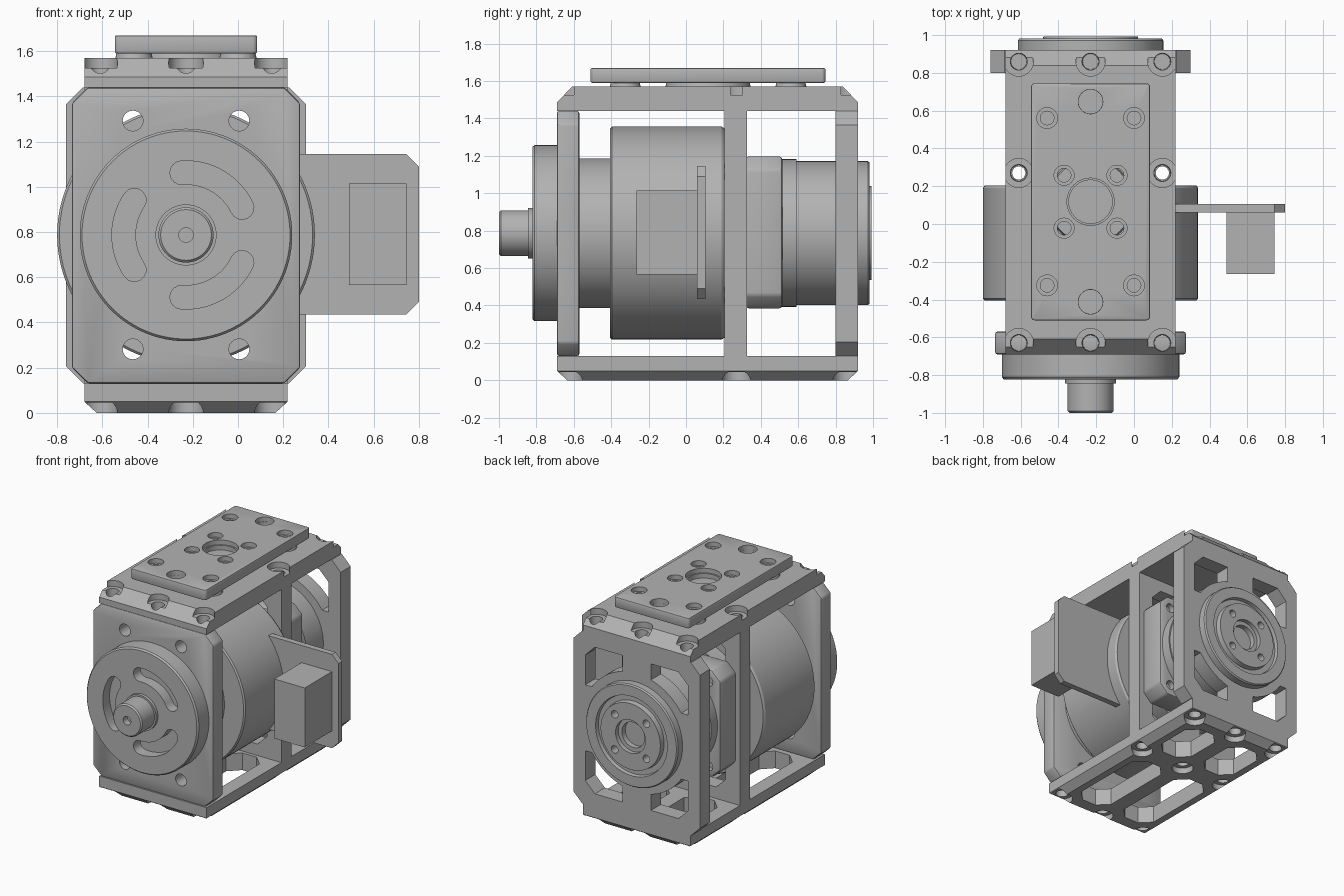
import bpy, bmesh, math

if "Cube" in bpy.data.objects:
    bpy.data.objects.remove(bpy.data.objects["Cube"])

CX, CZ = -0.23, 0.787          # motor axis position
grey = bpy.data.materials.new("machined grey")
grey.diffuse_color = (0.45, 0.45, 0.45, 1)
grey.use_nodes = True
grey.node_tree.nodes["Principled BSDF"].inputs["Base Color"].default_value = grey.diffuse_color


def loft(name, rings, bevel=0):
    """Skin matching point loops and cap both ends."""
    bm = bmesh.new()
    loops = [[bm.verts.new(p) for p in r] for r in rings]
    n = len(loops[0])
    for a, b in zip(loops, loops[1:]):
        for i in range(n):
            bm.faces.new((a[i], a[(i + 1) % n], b[(i + 1) % n], b[i]))
    bm.faces.new(loops[0][::-1])
    bm.faces.new(loops[-1])
    bmesh.ops.recalc_face_normals(bm, faces=bm.faces)
    me = bpy.data.meshes.new(name)
    bm.to_mesh(me)
    bm.free()
    me.materials.append(grey)
    ob = bpy.data.objects.new(name, me)
    bpy.context.collection.objects.link(ob)
    if bevel:
        m = ob.modifiers.new("edge", 'BEVEL')
        m.width, m.segments, m.limit_method = bevel, 2, 'ANGLE'
        apply(ob, m)
    return ob


def apply(ob, m):
    bpy.context.view_layer.objects.active = ob
    bpy.ops.object.modifier_apply(modifier=m.name)


def place(u, v, h, axis):
    return {'x': (h, u, v), 'y': (u, h, v), 'z': (u, v, h)}[axis]


def prism(name, outline, h0, h1, axis, bevel=0):
    return loft(name, [[place(u, v, h, axis) for u, v in outline] for h in (h0, h1)], bevel)


def lathe(name, profile, u=CX, v=CZ, axis='y', n=96):
    """Turn (radius, height) steps about an axis through (u, v)."""
    return loft(name, [[place(u + r * math.cos(2 * math.pi * i / n),
                              v + r * math.sin(2 * math.pi * i / n), h, axis)
                        for i in range(n)] for r, h in profile])


def rect(u0, u1, v0, v1, c=0):
    if not c:
        return [(u0, v0), (u1, v0), (u1, v1), (u0, v1)]
    return [(u0 + c, v0), (u1 - c, v0), (u1, v0 + c), (u1, v1 - c),
            (u1 - c, v1), (u0 + c, v1), (u0, v1 - c), (u0, v0 + c)]


def cut(ob, cutters):
    for c in cutters:
        m = ob.modifiers.new("cut", 'BOOLEAN')
        m.operation, m.solver, m.object = 'DIFFERENCE', 'EXACT', c
        apply(ob, m)
        bpy.data.objects.remove(c)


def corner_windows(w, h, r, xin, zin, y0, y1):
    """Four corner cutters hugging a circle of radius r."""
    a0, a1 = math.acos(xin / r), math.asin(zin / r)
    pts = [(r * math.cos(a0 + (a1 - a0) * i / 12), r * math.sin(a0 + (a1 - a0) * i / 12))
           for i in range(13)]
    pts += [(w, zin), (w, h - 0.08), (w - 0.08, h), (xin, h)]
    return [prism("window_cutter", [(CX + sx * x, CZ + sz * z) for x, z in pts], y0, y1, 'y')
            for sx in (-1, 1) for sz in (-1, 1)]


# Housing end plates and middle wall
front = prism("front_plate", rect(-0.735, 0.275, 0.13, 1.44, 0.07), -0.69, -0.57, 'y', 0.012)
cut(front, [lathe("hole", [(0.045, -0.8), (0.045, -0.5)], CX + sx * 0.235, CZ + sz * 0.505, n=24)
            for sx in (-1, 1) for sz in (-1, 1)])
back = prism("back_plate", rect(-0.76, 0.30, 0.13, 1.44, 0.075), 0.80, 0.92, 'y')
cut(back, corner_windows(0.43, 0.555, 0.45, 0.12, 0.25, 0.7, 1.0))
wall = prism("middle_wall", rect(-0.68, 0.22, 0.13, 1.44), 0.205, 0.325, 'y')
cut(wall, corner_windows(0.33, 0.57, 0.45, 0.12, 0.32, 0.1, 0.4) +
    [lathe("hole", [(0.035, 0), (0.035, 1.6)], x, 0.27, 'z', 24) for x in (-0.61, 0.15)])

# Top plate with sloped ends and nine counterbored screw holes
COLS, ROWS = (-0.61, CX, 0.15), (-0.63, 0.27, 0.86)
top = prism("top_plate", [(-0.69, 1.44), (0.92, 1.44), (0.92, 1.485), (0.84, 1.57),
                          (-0.61, 1.57), (-0.69, 1.485)], -0.68, 0.22, 'x')
cut(top, [lathe("bore", [(0.04, 1.4), (0.045, 1.525), (0.077, 1.525), (0.077, 1.7)], x, y, 'z', 32)
          for x in COLS for y in ROWS])

# Bottom plate: chamfered underside, four windows, nine counterbores
base = loft("bottom_plate", [[(x, y, z) for x, y in rect(-0.68 + e, 0.22 - e, -0.69 + e, 0.92 - e)]
                             for z, e in ((0.13, 0), (0.05, 0), (0, 0.055))])
cuts = [prism("window", rect(x, x + 0.28, y0, y1, 0.08), -0.1, 0.2, 'z')
        for x in (CX - 0.34, CX + 0.06) for y0, y1 in ((-0.54, 0.18), (0.36, 0.78))]
cuts += [lathe("bore", [(0.077, -0.1), (0.077, 0.045), (0.045, 0.045), (0.04, 0.2)], x, y, 'z', 32)
         for x in COLS for y in ROWS]
cut(base, cuts)

# Mounting plate on top with its holes, and spacers beneath
mount = prism("mounting_plate", rect(-0.545, 0.085, -0.51, 0.745, 0.012), 1.59, 1.67, 'z', 0.008)
MY = 0.118
CORNERS = [(CX + sx * 0.23, MY + sy * 0.443) for sx in (-1, 1) for sy in (-1, 1)]
holes = [(x, y, 0.055, 0.036) for x, y in CORNERS]
holes += [(CX + sx * 0.14, MY + sy * 0.14, 0.053, 0.036) for sx in (-1, 1) for sy in (-1, 1)]
holes += [(CX, MY, 0.125, 0.115), (CX, MY + 0.53, 0.065, 0.064), (CX, MY - 0.53, 0.065, 0.064)]
cut(mount, [lathe("hole", [(r2, 1.5), (r2, 1.635), (r, 1.635), (r, 1.7)], x, y, 'z', 32)
            for x, y, r, r2 in holes])
for i, (x, y) in enumerate(CORNERS):
    lathe(f"mount_spacer_{i + 1}", [(0.085, 1.56), (0.075, 1.60)], x, y, 'z', 32)
lathe("mount_pad", [(0.23, 1.56), (0.22, 1.60)], CX, MY, 'z', 64)

# Front flange with three curved slots
flange = lathe("front_flange", [(0.47, -0.68), (0.47, -0.81), (0.46, -0.822)])
slots = []
for c in (60, 180, 300):
    pts = []
    for r, cap, s in ((0.328, 1, 1), (0.224, -1, -1)):
        pts += [(r, math.radians(c + s * (-34 + 68 * i / 16))) for i in range(17)]
        # rounded slot end
        end = math.radians(c + s * 34)
        pts += [(math.hypot(0.276 + 0.052 * s * math.cos(t), 0.052 * math.sin(t)),
                 end + s * math.atan2(0.052 * math.sin(t), 0.276 + 0.052 * s * math.cos(t)))
                for t in (math.pi * k / 8 for k in range(1, 8))]
    slots.append(prism("slot", [(CX + r * math.cos(a), CZ + r * math.sin(a)) for r, a in pts],
                       -0.9, -0.74, 'y'))
cut(flange, slots)

# Output shaft with a centre hole
lathe("output_shaft", [(0.135, -0.75), (0.135, -0.845), (0.122, -0.845), (0.122, -0.99),
                       (0.112, -1.0), (0.032, -1.0), (0.032, -0.95)])

# Motor body sections
lathe("motor_front_neck", [(0.40, -0.60), (0.40, -0.38)])
lathe("motor_body", [(0.56, -0.405), (0.57, -0.395), (0.57, 0.19), (0.56, 0.205)])
block = prism("bearing_block", rect(-0.645, 0.185, 0.385, 1.197, 0.07), 0.32, 0.515, 'y', 0.015)
cut(block, [lathe("hole", [(0.035, 0.47), (0.035, 0.6)], CX + sx * 0.32, CZ + sz * 0.32, n=24)
            for sx in (-1, 1) for sz in (-1, 1)])
lathe("motor_rear_neck", [(0.395, 0.50), (0.395, 0.59), (0.385, 0.59), (0.385, 0.82)])

# Rear flange: stepped hub, socket and screw holes
hub = lathe("rear_flange", [(0.385, 0.81), (0.385, 0.972), (0.377, 0.982), (0.30, 0.982),
                            (0.295, 0.955), (0.255, 0.955), (0.25, 0.993), (0.125, 0.993),
                            (0.125, 0.96), (0.095, 0.96), (0.095, 0.86)])
cut(hub, [lathe("hole", [(0.028, 0.9), (0.028, 1.1)], CX + sx * 0.133, CZ + sz * 0.133, n=24)
          for sx in (-1, 1) for sz in (-1, 1)])

# Side circuit board and its connector box
prism("side_board", [(0.18, 0.435), (0.745, 0.435), (0.80, 0.49), (0.80, 1.09),
                     (0.745, 1.145), (0.18, 1.145)], 0.06, 0.105, 'y')
prism("connector_box", rect(0.49, 0.745, 0.565, 1.015), -0.265, 0.065, 'y')

# Smooth the round surfaces, keep edges crisp
bpy.ops.object.select_all(action='SELECT')
bpy.ops.object.shade_smooth_by_angle(angle=math.radians(25))
